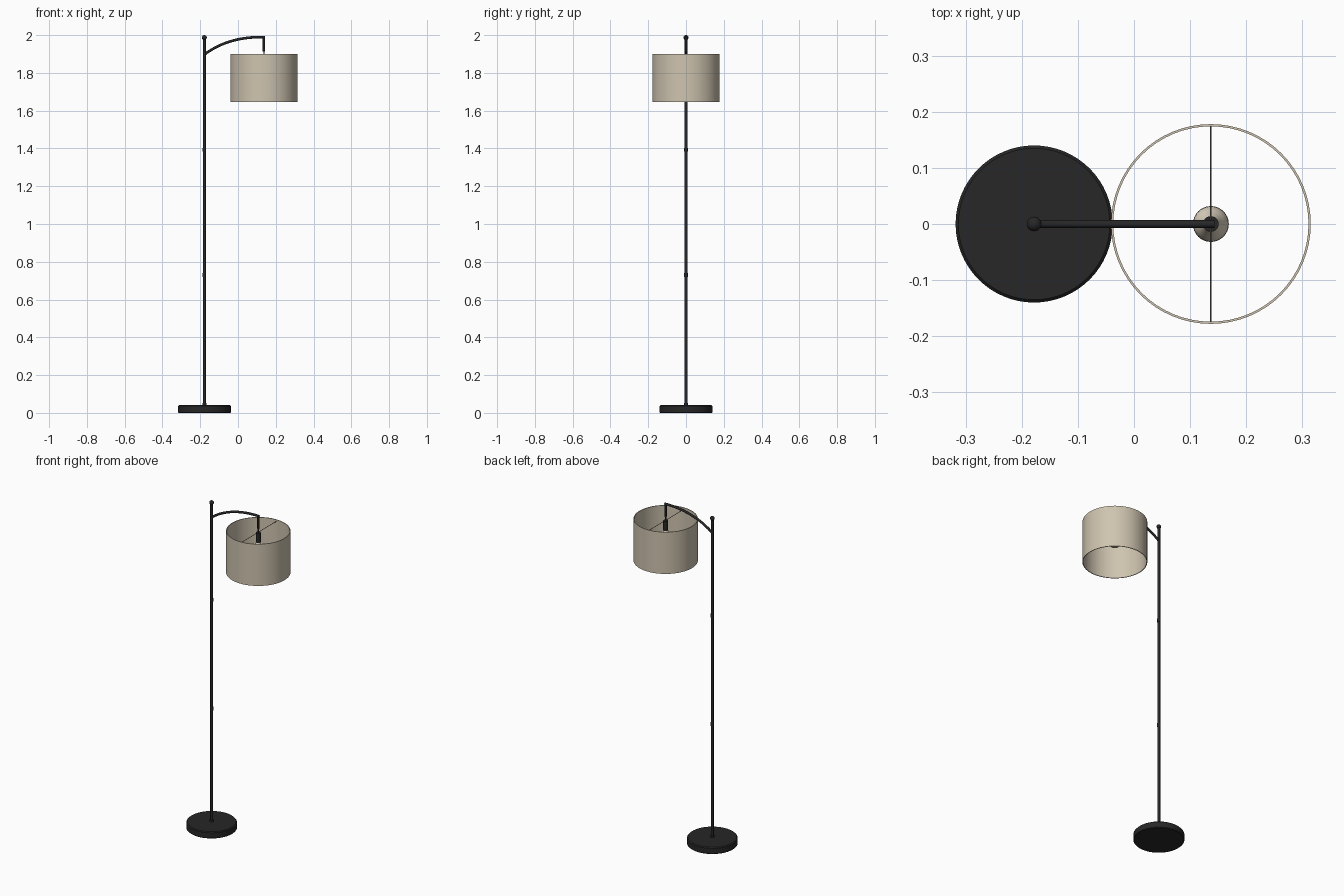
import bpy, math

if "Cube" in bpy.data.objects:
    bpy.data.objects.remove(bpy.data.objects["Cube"])

PX, SX = -0.178, 0.137   # pole and shade axes


def material(name, rgb):
    m = bpy.data.materials.new(name)
    m.diffuse_color = (*rgb, 1)
    m.use_nodes = True
    m.node_tree.nodes["Principled BSDF"].inputs["Base Color"].default_value = m.diffuse_color
    return m


BLACK = material("black_metal", (0.02, 0.02, 0.02))
LINEN = material("linen", (0.62, 0.55, 0.43))
CREAM = material("bulb_glass", (0.75, 0.68, 0.55))
WIRE = material("wire_metal", (0.12, 0.12, 0.11))


def lathe(name, x, profile, mat, closed=False, segs=64):
    """Revolve an (r, z) profile around a vertical axis at x."""
    n = len(profile)
    verts, faces, rings = [], [], []
    for r, z in profile:
        count = segs if r > 1e-6 else 1
        rings.append([len(verts) + i % count for i in range(segs)])
        verts += [(r * math.cos(math.tau * i / segs), r * math.sin(math.tau * i / segs), z)
                  for i in range(count)]
    for k in range(n if closed else n - 1):
        a, b = rings[k], rings[(k + 1) % n]
        for i in range(segs):
            j = (i + 1) % segs
            faces.append(tuple(dict.fromkeys((a[i], a[j], b[j], b[i]))))
    me = bpy.data.meshes.new(name)
    me.from_pydata(verts, [], faces)
    me.materials.append(mat)
    ob = bpy.data.objects.new(name, me)
    bpy.context.collection.objects.link(ob)
    ob.location.x = x
    smooth(ob)
    return ob


def smooth(ob):
    bpy.ops.object.select_all(action='DESELECT')
    ob.select_set(True)
    bpy.context.view_layer.objects.active = ob
    bpy.ops.object.shade_smooth_by_angle(angle=math.radians(30))


def rod(name, x, r, z0, z1, mat=BLACK, segs=24):
    return lathe(name, x, [(0, z0), (r, z0), (r, z1), (0, z1)], mat, segs=segs)


def ball(name, x, z, r, mat, steps=14):
    return lathe(name, x, [(r * math.sin(math.pi * i / steps), z - r * math.cos(math.pi * i / steps))
                           for i in range(steps + 1)], mat, segs=32)


# weighted base and pole with joint collars
lathe("base", PX, [(0, 0), (0.137, 0), (0.14, 0.003), (0.14, 0.036), (0.135, 0.041), (0, 0.041)], BLACK)
rod("pole", PX, 0.008, 0.04, 1.98)
rod("base_collar", PX, 0.011, 0.04, 0.052)
for i, z in enumerate((0.73, 1.393)):
    rod(f"pole_joint_{i + 1}", PX, 0.0095, z - 0.01, z + 0.01)
ball("finial", PX, 1.987, 0.013, BLACK)

# curved arm
cu = bpy.data.curves.new("arm", 'CURVE')
cu.dimensions = '3D'
cu.bevel_depth = 0.007
cu.bevel_resolution = 4
cu.resolution_u = 20
cu.use_fill_caps = True
sp = cu.splines.new('BEZIER')
sp.bezier_points.add(1)
for p, co, left, right in zip(sp.bezier_points,
                              ((PX, 0, 1.897), (SX + 0.006, 0, 1.989)),
                              ((PX - 0.05, 0, 1.86), (0.03, 0, 1.993)),
                              ((-0.085, 0, 1.968), (SX + 0.1, 0, 1.989))):
    p.co, p.handle_left, p.handle_right = co, left, right
cu.materials.append(BLACK)
arm = bpy.data.objects.new("arm", cu)
bpy.context.collection.objects.link(arm)

# hanging rod, socket and bulb
rod("drop_rod", SX, 0.006, 1.912, 1.989)
rod("drop_cord", SX, 0.003, 1.885, 1.913)
rod("socket", SX, 0.014, 1.83, 1.888)
lathe("bulb", SX, [(0.013, 1.832), (0.015, 1.82), (0.024, 1.803), (0.031, 1.785), (0.032, 1.772),
                   (0.029, 1.757), (0.020, 1.745), (0.010, 1.740), (0, 1.739)], CREAM, segs=32)

# drum shade with its cross wire
lathe("shade", SX, [(0.178, 1.645), (0.178, 1.90), (0.174, 1.90), (0.174, 1.645)], LINEN, closed=True)
wire = rod("shade_wire", SX, 0.0015, -0.174, 0.174, WIRE, 10)
wire.rotation_euler.x = math.pi / 2
wire.location.z = 1.89
